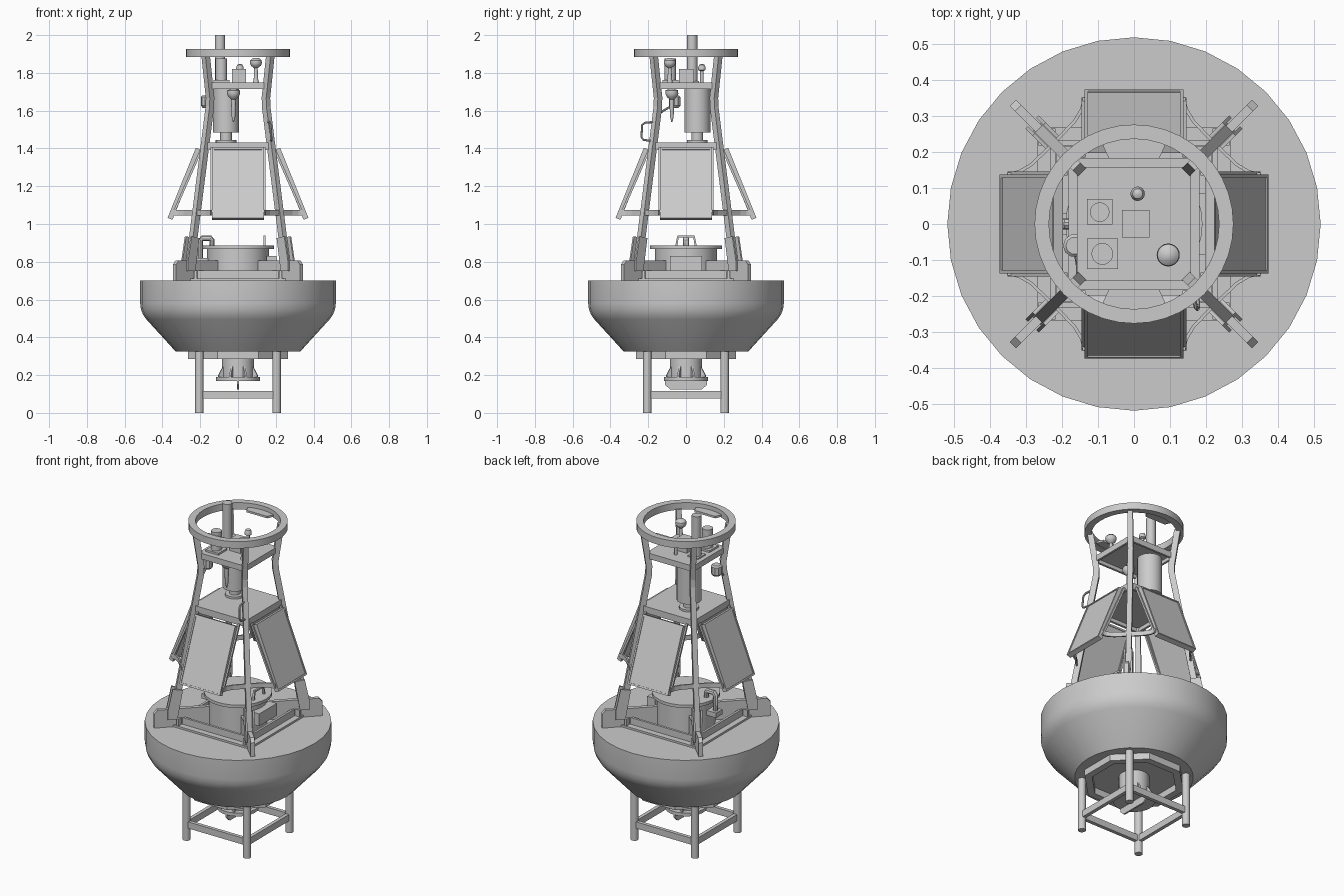
import bpy, bmesh, math
from mathutils import Vector, Matrix

if "Cube" in bpy.data.objects:
    bpy.data.objects.remove(bpy.data.objects["Cube"])

CORNERS = [(1, -1, "front_right"), (1, 1, "back_right"), (-1, 1, "back_left"), (-1, -1, "front_left")]
SIDES = ["front", "right", "back", "left"]


def finish(bm, name, mat=None, smooth=False):
    bmesh.ops.recalc_face_normals(bm, faces=bm.faces)
    me = bpy.data.meshes.new(name)
    bm.to_mesh(me)
    bm.free()
    ob = bpy.data.objects.new(name, me)
    bpy.context.collection.objects.link(ob)
    if mat is not None:
        me.transform(mat)
    if smooth:
        bpy.ops.object.select_all(action='DESELECT')
        ob.select_set(True)
        bpy.context.view_layer.objects.active = ob
        bpy.ops.object.shade_smooth_by_angle(angle=math.radians(35))
    return ob


def box(name, x0, x1, y0, y1, z0, z1, mat=None):
    bm = bmesh.new()
    bmesh.ops.create_cube(bm, size=1)
    for v in bm.verts:
        v.co = Vector(((x0 + x1) / 2 + v.co.x * (x1 - x0),
                       (y0 + y1) / 2 + v.co.y * (y1 - y0),
                       (z0 + z1) / 2 + v.co.z * (z1 - z0)))
    return finish(bm, name, mat)


def lathe(name, profile, n=24, at=(0, 0), closed=False, turn=0.0, smooth=True):
    """Revolve (r, z) points around a vertical axis."""
    bm = bmesh.new()
    rings = []
    for r, z in profile:
        rings.append([bm.verts.new((at[0] + r * math.cos(turn + 2 * math.pi * i / n),
                                    at[1] + r * math.sin(turn + 2 * math.pi * i / n), z)) for i in range(n)])
    pairs = list(zip(rings, rings[1:])) + ([(rings[-1], rings[0])] if closed else [])
    for a, b in pairs:
        for i in range(n):
            j = (i + 1) % n
            bm.faces.new((a[i], a[j], b[j], b[i]))
    if not closed:
        bm.faces.new(rings[0])
        bm.faces.new(rings[-1])
    return finish(bm, name, None, smooth)


def prism(name, pts, thick, mat):
    """Extrude an outline drawn in local x/z along local y."""
    bm = bmesh.new()
    f = bm.faces.new([bm.verts.new((x, -thick / 2, z)) for x, z in pts])
    ext = bmesh.ops.extrude_face_region(bm, geom=[f])
    for v in ext["geom"]:
        if isinstance(v, bmesh.types.BMVert):
            v.co.y += thick
    return finish(bm, name, mat)


def sweep(name, pts, w, h, ref=(0, 0, 1), n=4):
    """Bar along a path: w across, h along ref; n=4 is rectangular, else round."""
    pts = [Vector(p) for p in pts]
    bm = bmesh.new()
    rings = []
    for i, p in enumerate(pts):
        t = (pts[min(i + 1, len(pts) - 1)] - pts[max(i - 1, 0)]).normalized()
        s = t.cross(Vector(ref)).normalized()
        u = s.cross(t)
        k = math.sqrt(2) if n == 4 else 1
        ring = []
        for j in range(n):
            a = math.pi / n + 2 * math.pi * j / n
            ring.append(bm.verts.new(p + s * (k * math.cos(a) * w / 2) + u * (k * math.sin(a) * h / 2)))
        rings.append(ring)
    for a, b in zip(rings, rings[1:]):
        for j in range(n):
            bm.faces.new((a[j], a[(j + 1) % n], b[(j + 1) % n], b[j]))
    bm.faces.new(rings[0])
    bm.faces.new(rings[-1])
    return finish(bm, name, None, n > 4)


def rot(deg):
    return Matrix.Rotation(math.radians(deg), 4, 'Z')


# Float hull and the parts beneath it
lathe("hull", [(0.33, 0.325), (0.485, 0.495), (0.503, 0.52), (0.514, 0.55), (0.518, 0.58), (0.518, 0.70)], 32)
k8 = 1 / math.cos(math.pi / 8)
lathe("bottom_ring", [(0.265 * k8, 0.285), (0.265 * k8, 0.33), (0.225 * k8, 0.33), (0.225 * k8, 0.285)],
      8, closed=True, turn=math.pi / 8, smooth=False)
lathe("keel_tube", [(0.085, 0.185), (0.085, 0.33)], 24)
lathe("keel_flange", [(0.116, 0.17), (0.116, 0.19)], 24)
prism("keel_eye", [(-0.112, 0.172), (-0.112, 0.15), (-0.085, 0.125), (0.085, 0.125), (0.112, 0.15), (0.112, 0.172)],
      0.01, rot(90))
for i in range(8):
    prism("keel_gusset", [(0.08, 0.188), (0.112, 0.188), (0.112, 0.2), (0.086, 0.245), (0.08, 0.245)],
          0.01, rot(45 * i + 22.5))

# Standing legs with a square of cross bars
for sx, sy, c in CORNERS:
    lathe("stand_leg_" + c, [(0.022, 0), (0.022, 0.335)], 16, at=(sx * 0.205, sy * 0.205))
for i, s in enumerate(SIDES):
    box("stand_bar_" + s, -0.2, 0.2, -0.216, -0.194, 0.075, 0.115, rot(90 * i))

# Deck frame of angle bars, one per side
for i, s in enumerate(SIDES):
    box("deck_angle_base_" + s, -0.265, 0.265, -0.268, -0.215, 0.70, 0.712, rot(90 * i))
    box("deck_angle_web_" + s, -0.265, 0.265, -0.232, -0.218, 0.70, 0.753, rot(90 * i))

# Hatch with lid, handle, junction box and vent pipe
lathe("hatch_body", [(0.163, 0.70), (0.163, 0.872)], 32)
lathe("hatch_lid", [(0.19, 0.868), (0.19, 0.886)], 32)
sweep("hatch_handle", [(0.14, -0.052, 0.88), (0.14, -0.042, 0.935), (0.14, 0.042, 0.935), (0.14, 0.052, 0.88)],
      0.012, 0.012, ref=(1, 0, 0))
box("junction_box", 0.15, 0.203, -0.085, 0.085, 0.755, 0.83)
sweep("vent_pipe", [(-0.20, 0, 0.81), (-0.20, 0, 0.91), (-0.19, 0, 0.925), (-0.145, 0, 0.925), (-0.138, 0, 0.915),
                    (-0.138, 0, 0.88)], 0.03, 0.03, ref=(0, 1, 0), n=10)
box("vent_base", -0.225, -0.155, -0.03, 0.03, 0.79, 0.82)

# Tower: radial foot plates, brackets and bent legs
for sx, sy, c in CORNERS:
    ang = math.degrees(math.atan2(sy, sx))
    prism("foot_plate_" + c, [(0.155, 0.70), (0.475, 0.70), (0.475, 0.785), (0.455, 0.808), (0.155, 0.808)],
          0.024, rot(ang))
    for off in (-0.021, 0.021):
        prism("foot_bracket_" + c, [(0.345, 0.75), (0.40, 0.75), (0.40, 0.80), (0.372, 0.935), (0.315, 0.925)],
              0.01, rot(ang) @ Matrix.Translation((0, off, 0)))
    path = [(sx * d, sy * d, z) for d, z in [(0.258, 0.76), (0.149, 1.62), (0.148, 1.67), (0.171, 1.89)]]
    sweep("tower_leg_" + c, path, 0.03, 0.034, ref=(sx, sy, 0))
lathe("top_ring", [(0.276, 1.885), (0.276, 1.927), (0.236, 1.927), (0.236, 1.885)], 40, closed=True)
for s, a in (("front", 180), ("back", 0)):
    bm = bmesh.new()
    f = bm.faces.new([bm.verts.new((x, y, 1.89)) for x, y in
                      [(-0.09, 0.24), (-0.085, 0.215), (-0.07, 0.182), (0.07, 0.182), (0.085, 0.215), (0.09, 0.24)]])
    for g in bmesh.ops.extrude_face_region(bm, geom=[f])["geom"]:
        if isinstance(g, bmesh.types.BMVert):
            g.co.z += 0.012
    finish(bm, "ring_tab_" + s, rot(a))

# Instrument shelf and panel roof
box("upper_shelf", -0.15, 0.15, -0.15, 0.155, 1.737, 1.75)
for i, s in enumerate(SIDES):
    box("shelf_rim_" + s, -0.155, 0.155, -0.158, -0.145, 1.715, 1.75, rot(90 * i))
    box("roof_rim_" + s, -0.178, 0.178, -0.182, -0.168, 1.392, 1.432, rot(90 * i))
box("panel_roof", -0.178, 0.178, -0.178, 0.178, 1.415, 1.432)

# Sloping solar panels with raised frames
tilt = Matrix.Translation((0, -0.285, 1.213)) @ Matrix.Rotation(math.radians(-22), 4, 'X')
for i, s in enumerate(SIDES):
    m = rot(90 * i) @ tilt
    box("solar_panel_" + s, -0.13, 0.13, -0.01, 0.008, -0.193, 0.193, m)
    for x in (-0.132, 0.132):
        box("panel_frame_side_" + s, x - 0.005, x + 0.005, -0.014, 0.014, -0.2, 0.2, m)
    for z in (-0.195, 0.195):
        box("panel_frame_end_" + s, -0.137, 0.137, -0.014, 0.014, z - 0.005, z + 0.005, m)

# Curved strips tying neighbouring panels to the legs
half = [(0.137, 0.352), (0.145, 0.318), (0.165, 0.285), (0.205, 0.243)]
for sx, sy, c in CORNERS:
    p = half + [(y, x) for x, y in reversed(half)]
    sweep("panel_brace_" + c, [(sx * x, sy * y, 1.06) for x, y in p], 0.009, 0.028)
    sweep("panel_strut_" + c, [(sx * 0.14, sy * 0.345, 1.05), (sx * 0.14, sy * 0.19, 1.405)], 0.012, 0.012, ref=(1, 0, 0))
    sweep("panel_strut_" + c, [(sx * 0.345, sy * 0.14, 1.05), (sx * 0.19, sy * 0.14, 1.405)], 0.012, 0.012, ref=(0, 1, 0))

# Instruments on the shelf
box("mast_base", -0.131, -0.06, -0.002, 0.07, 1.75, 1.757)
lathe("mast", [(0.027, 1.71), (0.027, 2.0)], 20, at=(-0.095, 0.033))
box("beacon_base", -0.131, -0.045, -0.125, -0.04, 1.75, 1.762)
lathe("beacon", [(0.03, 1.75), (0.03, 1.875)], 20, at=(-0.088, -0.083))
box("sensor_box", -0.033, 0.043, -0.037, 0.039, 1.75, 1.82)
lathe("large_antenna", [(0.016, 1.75), (0.012, 1.765), (0.009, 1.825), (0.026, 1.838), (0.032, 1.852),
                        (0.03, 1.866), (0.018, 1.877), (0.004, 1.88)], 20, at=(0.095, -0.086))
lathe("small_antenna", [(0.009, 1.75), (0.009, 1.81), (0.02, 1.815), (0.02, 1.828), (0.014, 1.843), (0.003, 1.848)],
      16, at=(0.01, 0.084))

# Instruments hung below the shelf
lathe("sensor_canister", [(0.069, 1.485), (0.069, 1.718)], 28, at=(-0.063, 0.06))
lathe("canister_neck", [(0.055, 1.43), (0.055, 1.445), (0.031, 1.445), (0.031, 1.49)], 20, at=(-0.063, 0.06))
lathe("hanging_probe", [(0.003, 1.54), (0.01, 1.57), (0.013, 1.66), (0.026, 1.672), (0.035, 1.69), (0.033, 1.708),
                        (0.012, 1.715), (0.012, 1.74)], 18, at=(-0.024, -0.075))
lathe("side_sensor", [(0.022, 1.615), (0.032, 1.627), (0.032, 1.672), (0.024, 1.68)], 10, at=(-0.165, -0.06))
sweep("side_sensor_arm", [(-0.165, -0.06, 1.635), (-0.155, -0.12, 1.60), (-0.155, -0.165, 1.565)],
      0.012, 0.012, n=8)
sweep("hand_grip", [(0.16, -0.165, 1.54), (0.168, -0.215, 1.537), (0.172, -0.232, 1.525), (0.176, -0.236, 1.46),
                    (0.178, -0.225, 1.445), (0.175, -0.175, 1.44)], 0.012, 0.012, ref=(1, 0, 0), n=8)
